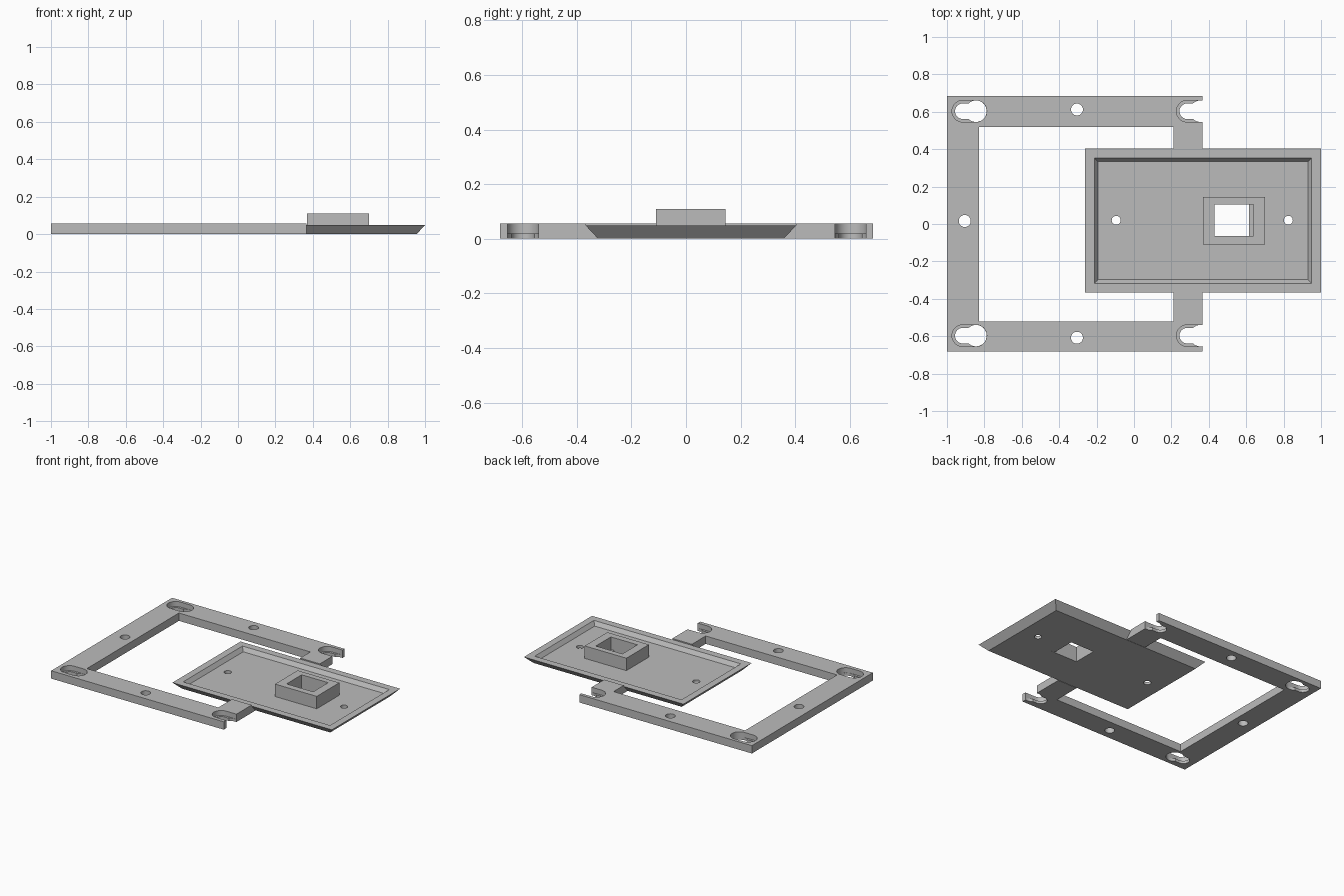
import bpy, bmesh
from math import cos, sin, pi

if "Cube" in bpy.data.objects:
    bpy.data.objects.remove(bpy.data.objects["Cube"], do_unlink=True)

grey = bpy.data.materials.new("plain grey")
grey.use_nodes = True
grey.diffuse_color = (0.5, 0.5, 0.5, 1)
grey.node_tree.nodes["Principled BSDF"].inputs["Base Color"].default_value = (0.5, 0.5, 0.5, 1)

THICK, RIM, FLOOR, BOSS_TOP = 0.056, 0.048, 0.02, 0.109


def finish(name, bm):
    bmesh.ops.recalc_face_normals(bm, faces=bm.faces)
    mesh = bpy.data.meshes.new(name)
    bm.to_mesh(mesh)
    bm.free()
    mesh.materials.append(grey)
    obj = bpy.data.objects.new(name, mesh)
    bpy.context.collection.objects.link(obj)
    return obj


def loft(name, rings):
    """Skin a chain of equal rings of points and cap both ends."""
    bm = bmesh.new()
    loops = [[bm.verts.new(p) for p in ring] for ring in rings]
    n = len(loops[0])
    for a, b in zip(loops, loops[1:]):
        for i in range(n):
            j = (i + 1) % n
            bm.faces.new((a[i], a[j], b[j], b[i]))
    bm.faces.new(loops[0])
    bm.faces.new(loops[-1])
    return finish(name, bm)


def prism(name, outline, z0, z1):
    return loft(name, [[(x, y, z) for x, y in outline] for z in (z0, z1)])


def rect(x0, x1, y0, y1):
    return [(x0, y0), (x1, y0), (x1, y1), (x0, y1)]


def slot(x0, x1, y, r, n=16):
    """Outline with a half circle around each end point."""
    left = [(x0 - r * sin(pi * i / n), y + r * cos(pi * i / n)) for i in range(n + 1)]
    right = [(x1 + r * sin(pi * i / n), y - r * cos(pi * i / n)) for i in range(n + 1)]
    return left + right


def circle(x, y, r, n=32):
    return [(x + r * cos(2 * pi * i / n), y + r * sin(2 * pi * i / n)) for i in range(n)]


def cut(obj, outline, z0=-0.1, z1=0.2):
    cutter = prism("cutter", outline, z0, z1)
    mod = obj.modifiers.new("cut", 'BOOLEAN')
    mod.operation, mod.solver, mod.object = 'DIFFERENCE', 'EXACT', cutter
    bpy.context.view_layer.objects.active = obj
    bpy.ops.object.modifier_apply(modifier=mod.name)
    bpy.data.objects.remove(cutter, do_unlink=True)


# Open mounting frame with two tabs reaching the tray
X0, X1, Y0, Y1 = -1, 0.365, -0.682, 0.684
TRAY_Y0, TRAY_Y1 = -0.367, 0.403
frame = prism("mounting_frame", [
    (X0, Y0), (X1, Y0), (X1, TRAY_Y0), (0.21, TRAY_Y0), (0.21, -0.522), (-0.83, -0.522),
    (-0.83, 0.518), (0.21, 0.518), (0.21, TRAY_Y1), (X1, TRAY_Y1), (X1, Y1), (X0, Y1)], 0, THICK)

# Keyhole slots: recessed track, narrow slot and round entry
for y in (-0.597, 0.603):
    for x in (-0.915, 0.285):
        cut(frame, slot(x, x + 0.07, y, 0.058), FLOOR)
        cut(frame, slot(x, x + 0.07, y, 0.042))
        cut(frame, circle(x + 0.07, y, 0.0575))

# Screw holes in the frame
for x, y in ((-0.305, 0.612), (-0.305, -0.608), (-0.905, 0.016)):
    cut(frame, circle(x, y, 0.032))

# Tab roots filling the space under the sloped tray sides
for side, y0, y1 in (("front", TRAY_Y0, -0.325), ("back", 0.36, TRAY_Y1)):
    prism(side + "_tab_root", rect(0.21, X1, y0, y1), 0, RIM - 0.001)


# Shallow tray with flared sides and a sunken floor
def tray_ring(inset, z):
    return [(x, y, z) for x, y in rect(-0.262 + inset, 1 - inset,
                                       TRAY_Y0 + inset, TRAY_Y1 - inset)]


tray = loft("tray", [tray_ring(0.045, 0), tray_ring(0, RIM),
                     tray_ring(0.05, RIM), tray_ring(0.07, FLOOR)])
for x in (-0.095, 0.825):
    cut(tray, circle(x, 0.02, 0.024))

# Raised socket collar around a through window
window = rect(0.43, 0.64, -0.065, 0.105)
collar = prism("socket_collar", rect(0.37, 0.70, -0.11, 0.145), FLOOR - 0.005, BOSS_TOP)
for part in (tray, collar):
    cut(part, window)

# Retaining lip inside the window
prism("socket_lip", rect(0.615, 0.645, -0.07, 0.11), 0.001, FLOOR - 0.001)

# Smooth the round walls, keep edges sharp
bpy.ops.object.select_all(action='DESELECT')
for part in (frame, tray):
    part.select_set(True)
bpy.context.view_layer.objects.active = frame
bpy.ops.object.shade_smooth_by_angle(angle=0.5)
